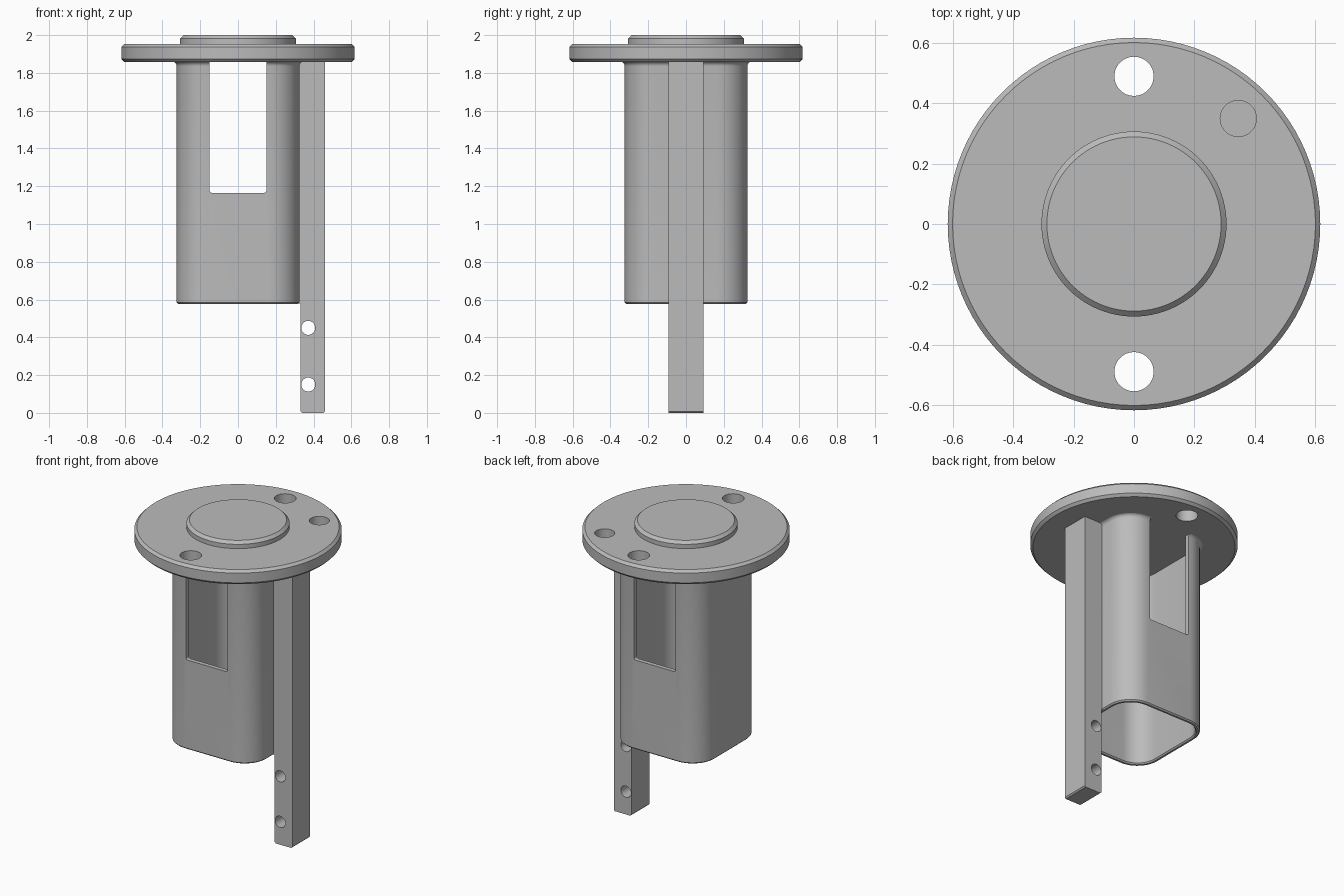
import bpy, bmesh, math
from mathutils import Matrix

cube = bpy.data.objects.get("Cube")
if cube:
    bpy.data.objects.remove(cube, do_unlink=True)

grey = bpy.data.materials.new("plain_grey")
grey.use_nodes = True
COLOUR = (0.5, 0.5, 0.5, 1)
grey.diffuse_color = COLOUR
bsdf = next(n for n in grey.node_tree.nodes if n.type == 'BSDF_PRINCIPLED')
bsdf.inputs["Base Color"].default_value = COLOUR


def make(name, bm):
    bmesh.ops.recalc_face_normals(bm, faces=bm.faces)
    mesh = bpy.data.meshes.new(name)
    bm.to_mesh(mesh)
    bm.free()
    mesh.materials.append(grey)
    ob = bpy.data.objects.new(name, mesh)
    bpy.context.collection.objects.link(ob)
    return ob


def loft(name, rings, closed=False):
    """Skin a list of equal point rings; cap the ends unless closed."""
    bm = bmesh.new()
    loops = [[bm.verts.new(p) for p in ring] for ring in rings]
    n = len(loops[0])
    pairs = list(zip(loops, loops[1:]))
    if closed:
        pairs.append((loops[-1], loops[0]))
    else:
        bm.faces.new(loops[0])
        bm.faces.new(loops[-1])
    for a, b in pairs:
        for i in range(n):
            j = (i + 1) % n
            bm.faces.new((a[i], a[j], b[j], b[i]))
    return make(name, bm)


def circle(r, z, n=96):
    return [(r * math.cos(math.tau * i / n), r * math.sin(math.tau * i / n), z) for i in range(n)]


def rounded_square(half, r, z, steps=12):
    pts = []
    for k in range(4):
        mid = math.pi * (k / 2 + 0.25)
        cx = (half - r) * math.copysign(1, math.cos(mid))
        cy = (half - r) * math.copysign(1, math.sin(mid))
        for s in range(steps + 1):
            a = math.pi / 2 * (k + s / steps)
            pts.append((cx + r * math.cos(a), cy + r * math.sin(a), z))
    return pts


def pin(name, r, depth, location, along_y=False):
    bm = bmesh.new()
    bmesh.ops.create_cone(bm, cap_ends=True, segments=48, radius1=r, radius2=r, depth=depth)
    if along_y:
        bmesh.ops.rotate(bm, verts=bm.verts, matrix=Matrix.Rotation(math.pi / 2, 3, 'X'))
    bmesh.ops.translate(bm, verts=bm.verts, vec=location)
    return make(name, bm)


def prism(name, outline, y):
    """Extrude an xz outline from -y to y."""
    return loft(name, [[(x, s * y, z) for x, z in outline] for s in (-1, 1)])


def cut(ob, cutter):
    mod = ob.modifiers.new(cutter.name, 'BOOLEAN')
    mod.operation = 'DIFFERENCE'
    mod.solver = 'EXACT'
    mod.object = cutter
    cutter.hide_render = True
    cutter.hide_viewport = True
    bpy.context.view_layer.objects.active = ob
    cutter.hide_viewport = False
    bpy.ops.object.modifier_apply(modifier=mod.name)
    bpy.data.objects.remove(cutter, do_unlink=True)


# Flange disc with raised hub
flange = loft("flange", [circle(r, z) for r, z in (
    (0.602, 1.858), (0.618, 1.874), (0.618, 1.938), (0.602, 1.954),
    (0.307, 1.954), (0.307, 1.982), (0.289, 2.0))])
for side in (-1, 1):
    cut(flange, pin("screw_hole", 0.065, 0.4, (0, side * 0.49, 1.9)))
cut(flange, pin("blind_hole", 0.06, 0.14, (0.346, 0.35, 1.954)))

# Hollow rounded-square sleeve, flared into the flange
WALL, HALF, CORNER, FLARE = 0.028, 0.325, 0.16, 0.025
outer = [(HALF - 0.008, 0.577), (HALF, 0.585)]
for i in range(7):
    a = math.pi / 2 * i / 6
    outer.append((HALF + FLARE * (1 - math.cos(a)), 1.835 + FLARE * math.sin(a)))
inner = [(HALF - WALL, 1.86), (HALF - WALL, 0.585), (HALF - WALL + 0.008, 0.577)]
sleeve = loft("sleeve", [rounded_square(h, CORNER + h - HALF, z) for h, z in outer + inner], closed=True)

# Front and back windows with small rounded corners
window = []
for k, (sx, sz) in enumerate(((1, 1), (-1, 1), (-1, -1), (1, -1))):
    for s in range(5):
        a = math.pi / 2 * (k + s / 4)
        window.append((sx * 0.138 + 0.012 * math.cos(a),
                       (1.9 if sz > 0 else 1.177) + 0.012 * math.sin(a)))
cut(sleeve, prism("window_cutter", window, 0.6))

# Long side post with cross holes
post = prism("side_post", [(0.34, 0), (0.452, 0), (0.46, 0.008), (0.46, 1.865),
                           (0.315, 1.865), (0.315, 0.58), (0.332, 0.58), (0.332, 0.008)], 0.093)
for z in (0.15, 0.45):
    cut(post, pin("cross_hole", 0.037, 0.6, (0.372, 0, z), along_y=True))

# Smooth curved walls, keep crisp edges
for ob in (flange, sleeve, post):
    bpy.ops.object.select_all(action='DESELECT')
    ob.select_set(True)
    bpy.context.view_layer.objects.active = ob
    bpy.ops.object.shade_smooth_by_angle(angle=math.radians(30))
